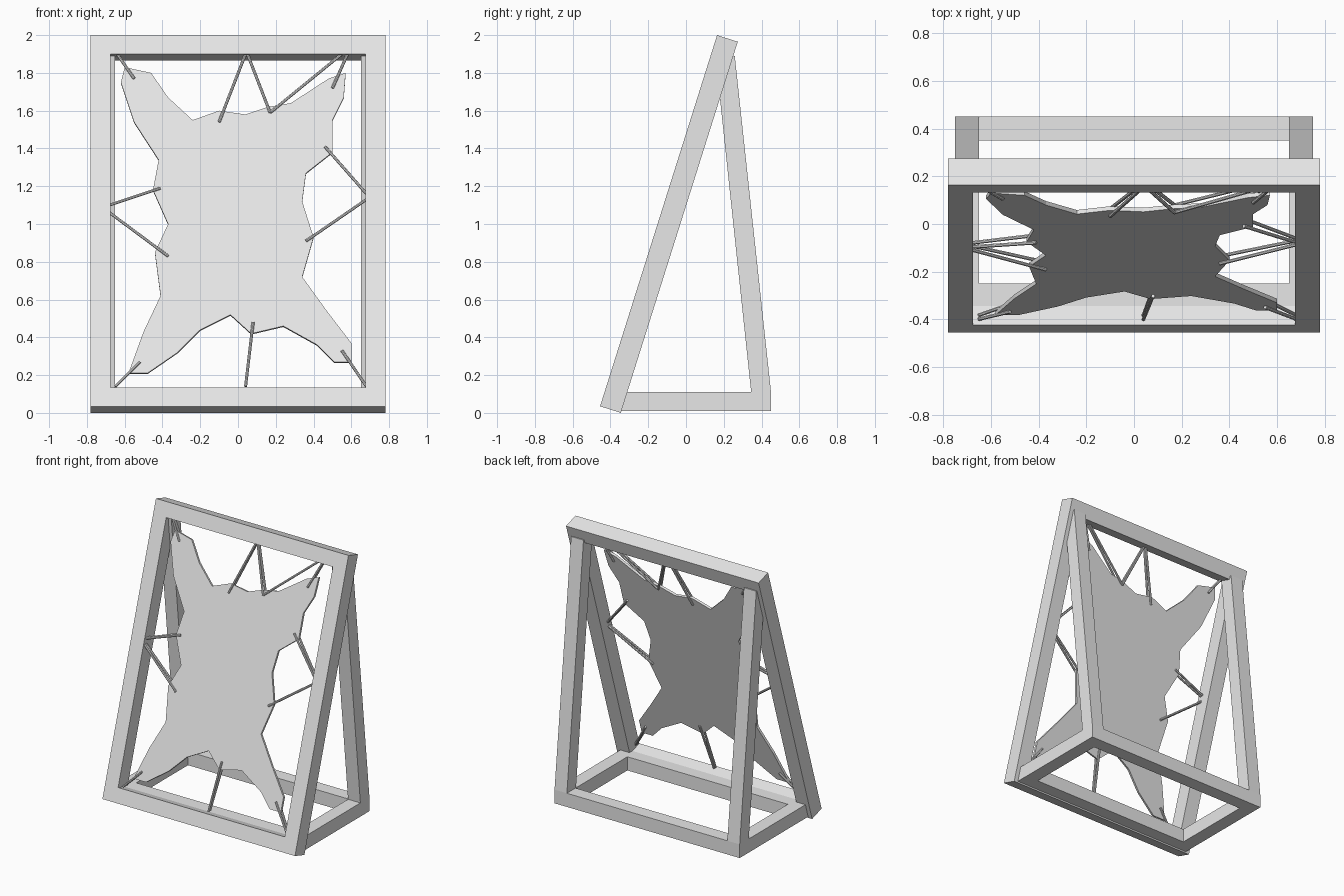
import bpy, bmesh, math
from mathutils import Matrix, Vector

cube = bpy.data.objects.get("Cube")
if cube:
    bpy.data.objects.remove(cube, do_unlink=True)

grey = bpy.data.materials.new("plain grey")
grey.use_nodes = True
COLOUR = (0.8, 0.8, 0.8, 1)
grey.diffuse_color = COLOUR
grey.node_tree.nodes["Principled BSDF"].inputs["Base Color"].default_value = COLOUR

# The leaning panel: local x is width, y runs up the slope, depth runs along -z
LEAN = math.radians(72.5)
FRONT_FOOT = Vector((0, -0.455, 0.035))
panel = Matrix.Translation(FRONT_FOOT) @ Matrix.Rotation(LEAN, 4, "X")


def finish(name, bm, matrix=Matrix()):
    bmesh.ops.recalc_face_normals(bm, faces=bm.faces)
    mesh = bpy.data.meshes.new(name)
    bm.to_mesh(mesh)
    bm.free()
    mesh.materials.append(grey)
    obj = bpy.data.objects.new(name, mesh)
    obj.matrix_world = matrix
    bpy.context.collection.objects.link(obj)
    return obj


def extrude_all(bm, offset):
    result = bmesh.ops.extrude_face_region(bm, geom=bm.faces[:])
    moved = [g for g in result["geom"] if isinstance(g, bmesh.types.BMVert)]
    bmesh.ops.translate(bm, verts=moved, vec=offset)


def prism(name, points, offset, matrix=Matrix()):
    """Solid made from a flat outline pushed along an offset."""
    bm = bmesh.new()
    bm.faces.new([bm.verts.new(p) for p in points])
    extrude_all(bm, offset)
    return finish(name, bm, matrix)


def ring(name, half_width, low, high, bar, offset, matrix=Matrix()):
    """Rectangular frame of square bars."""
    bm = bmesh.new()

    def corners(inset):
        w, a, b = half_width - inset, low + inset, high - inset
        return [bm.verts.new((x, y, 0)) for x, y in ((-w, a), (w, a), (w, b), (-w, b))]

    outer, inner = corners(0), corners(bar)
    for i in range(4):
        j = (i + 1) % 4
        bm.faces.new((outer[i], outer[j], inner[j], inner[i]))
    extrude_all(bm, offset)
    return finish(name, bm, matrix)


def on_panel(x, z, depth):
    """Panel point that has the given width and height (in hundredths)."""
    up = (z / 100 - FRONT_FOOT.z + math.cos(LEAN) * depth) / math.sin(LEAN)
    return Vector((x / 100, up, -depth))


# Leaning front frame and flat base frame
ring("front_frame", 0.78, 0, 2.06, 0.105, (0, 0, -0.115), panel)
ring("base_frame", 0.75, -0.35, 0.45, 0.1, (0, 0, 0.1), Matrix.Translation((0, 0, 0.01)))

# Rear support legs, leaning forward into the frame
for side, name in ((1, "left_rear_leg"), (-1, "right_rear_leg")):
    x = 0.65 * side
    profile = ((0.345, 0.11), (0.45, 0.11), (0.258, 1.89), (0.156, 1.89))
    prism(name, [(x, y, z) for y, z in profile], (0.1 * side, 0, 0))

# Stretched hide
outline = (
    (-60, 183), (-46, 180), (-37, 167), (-24, 155), (-10, 160), (4, 158),
    (16, 162), (28, 164), (48, 177), (57, 180), (56, 167), (50, 155),
    (50, 138), (36, 127), (34, 112), (40, 93), (34, 72), (47, 54),
    (60, 37), (60, 27), (51, 27), (42, 36), (24, 46), (7, 42),
    (-4, 52), (-20, 44), (-32, 32), (-48, 21), (-58, 21), (-50, 43),
    (-41, 62), (-44, 85), (-37, 100), (-45, 118), (-42, 134), (-55, 154),
    (-62, 175))
prism("hide", [on_panel(x, z, 0.018) for x, z in outline], (0, 0, -0.018), panel)

# Cords: frame point, then hide point; each has a strand before and behind the hide
cords = (
    (-64, 190, -55, 177), (4, 190, -10, 154), (5, 190, 17, 159),
    (55, 190, 17, 159), (58, 190, 50, 172), (68, 116, 46, 141),
    (68, 113, 36, 91), (68, 14, 55, 33), (4, 14, 8, 48),
    (-65, 14, -52, 27), (-68, 110, -41, 119), (-68, 106, -37, 83))
for number, (ax, az, tx, tz) in enumerate(cords, 1):
    bm = bmesh.new()
    for start_depth, end_depth in ((0.022, 0.012), (0.038, 0.042)):
        start, end = on_panel(ax, az, start_depth), on_panel(tx, tz, end_depth)
        along = end - start
        turn = along.to_track_quat("Z", "Y").to_matrix().to_4x4()
        bmesh.ops.create_cone(
            bm, cap_ends=True, segments=8, radius1=0.008, radius2=0.008,
            depth=along.length, matrix=Matrix.Translation((start + end) / 2) @ turn)
    finish(f"cord_{number}", bm, panel)
